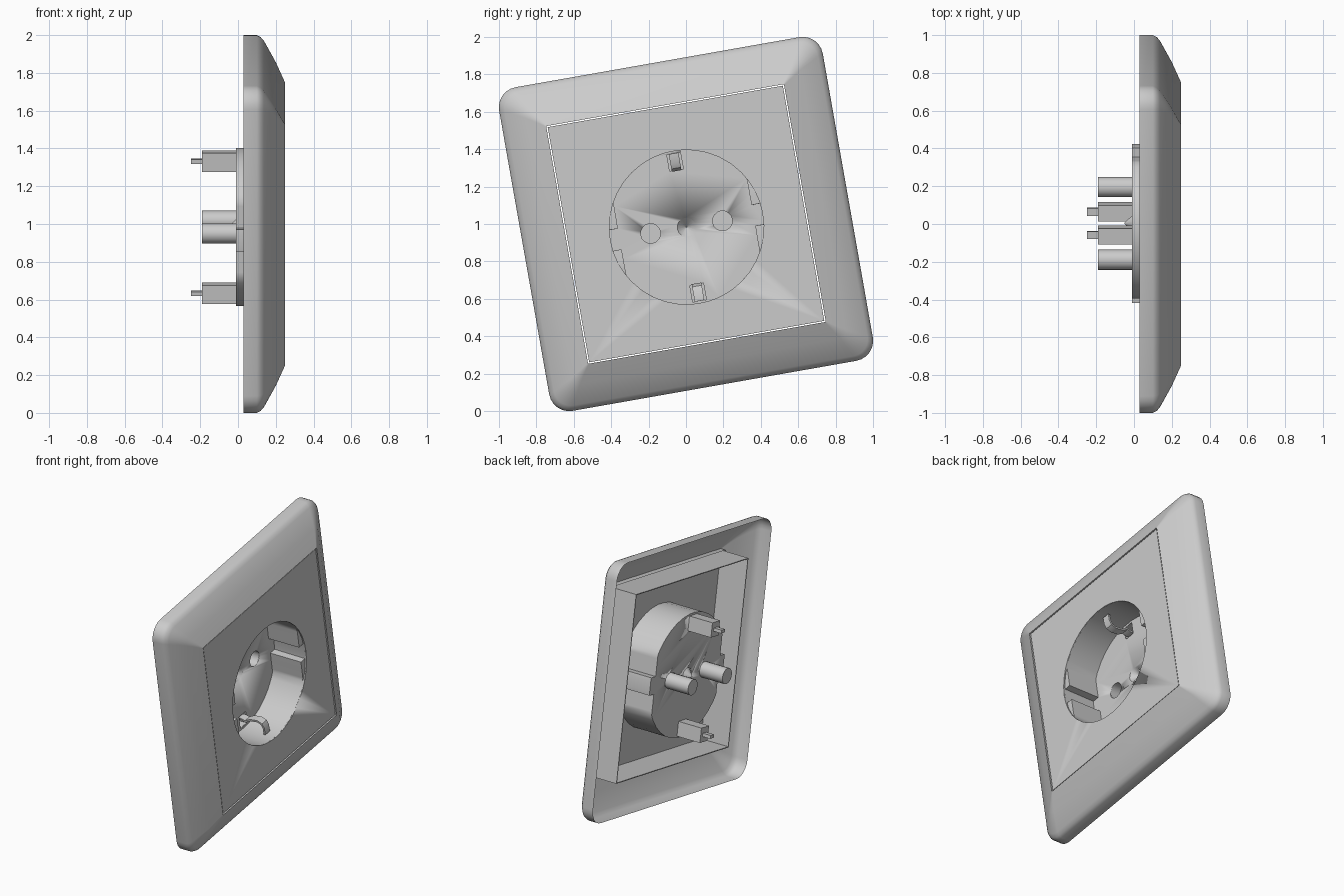
import bpy, bmesh
from math import radians, cos, sin, pi

if "Cube" in bpy.data.objects:
    bpy.data.objects.remove(bpy.data.objects["Cube"])

grey = bpy.data.materials.new("light_grey")
grey.use_nodes = True
GREY = (0.6, 0.6, 0.6, 1)
grey.diffuse_color = GREY
grey.node_tree.nodes["Principled BSDF"].inputs["Base Color"].default_value = GREY

TILT = radians(10)   # whole socket is turned in the wall plane
CUP_Z = -0.017       # recess sits slightly below the plate centre
CUP_R = 0.42
FLOOR = -0.01


def apply(obj, mod):
    bpy.context.view_layer.objects.active = obj
    bpy.ops.object.modifier_apply(modifier=mod.name)


def loft(name, rings, closed=True, start=False, end=False, thick=0, angle=35):
    """Skin a row of equal-length point rings into one object."""
    bm = bmesh.new()
    rows = [[bm.verts.new(p) for p in ring] for ring in rings]
    n = len(rows[0])
    for a, b in zip(rows, rows[1:]):
        for i in range(n if closed else n - 1):
            j = (i + 1) % n
            bm.faces.new((a[i], a[j], b[j], b[i]))
    if start:
        bm.faces.new(rows[0])
    if end:
        bm.faces.new(rows[-1])
    bmesh.ops.remove_doubles(bm, verts=bm.verts, dist=0.0005)
    bmesh.ops.recalc_face_normals(bm, faces=bm.faces)
    me = bpy.data.meshes.new(name)
    bm.to_mesh(me)
    bm.free()
    me.materials.append(grey)
    obj = bpy.data.objects.new(name, me)
    bpy.context.collection.objects.link(obj)
    obj.rotation_euler.x = TILT
    obj.location.z = 1
    bpy.ops.object.select_all(action='DESELECT')
    obj.select_set(True)
    bpy.context.view_layer.objects.active = obj
    if thick:
        mod = obj.modifiers.new("shell", 'SOLIDIFY')
        mod.thickness = thick
        mod.offset = -1
        apply(obj, mod)
    bpy.ops.object.shade_smooth_by_angle(angle=radians(angle))
    return obj


def cut(obj, cutter):
    bpy.context.view_layer.update()
    mod = obj.modifiers.new("cut", 'BOOLEAN')
    mod.operation = 'DIFFERENCE'
    mod.solver = 'EXACT'
    mod.object = cutter
    apply(obj, mod)
    bpy.data.objects.remove(cutter)


def circle(x, r, y=0, z=CUP_Z, n=16):
    return [(x, y + r * cos(2 * pi * i / n), z + r * sin(2 * pi * i / n)) for i in range(n)]


def rect(x, hy, hz, y=0, z=0):
    return [(x, y + a * hy, z + b * hz) for a, b in ((1, 1), (-1, 1), (-1, -1), (1, -1))]


def rounded_square(x, h, r, n=6):
    pts = []
    for q in range(4):
        cy, cz = [(1, 1), (-1, 1), (-1, -1), (1, -1)][q]
        for i in range(n + 1):
            a = pi / 2 * (q + i / n)
            pts.append((x, cy * (h - r) + r * cos(a), cz * (h - r) + r * sin(a)))
    return pts


def keyed_circle(x, clamp):
    """Circle with flattened sides, each flat split by a central groove."""
    groove = [(-8.2, True), (-8.2, False), (-5, False), (5, False), (8.2, False), (8.2, True)]
    low = [-85, -75, -65, -55, -45, -35, -29, -25, -15]
    half = [(d, True) for d in low] + groove + [(-d, True) for d in reversed(low)]
    pts = []
    for side in (1, -1):
        for deg, flat in half:
            y = CUP_R * cos(radians(deg))
            if clamp and flat:
                y = min(y, 0.367)
            pts.append((x, side * y, CUP_Z + side * CUP_R * sin(radians(deg))))
    return pts


# Outer frame: open-backed shell
profile = [(0.03, 0.878, 0.108), (0.1, 0.878, 0.108), (0.12, 0.868, 0.1),
           (0.137, 0.85, 0.09), (0.2, 0.745, 0.04), (0.25, 0.645, 0.004), (0.21, 0.645, 0.004)]
loft("outer_frame", [rounded_square(*p) for p in profile], angle=40)

# Centre panel: hollow box with a round opening
panel = loft("centre_panel", [rect(0.028, 0.638, 0.638), rect(0.246, 0.638, 0.638)],
             end=True, thick=0.008)
cut(panel, loft("panel_cutter", [circle(0.15, 0.413, n=40), circle(0.4, 0.413, n=40)],
                start=True, end=True))

# Round recess with guide flats and grooves
cup = loft("socket_recess", [keyed_circle(0.241, False), keyed_circle(0.23, False),
                             keyed_circle(0.23, True), keyed_circle(FLOOR, True)],
           end=True, thick=0.007)

# Contact holes with sleeves behind
for side, label in ((1, "left"), (-1, "right")):
    y = side * 0.195
    cut(cup, loft("hole_cutter", [circle(-0.05, 0.053, y), circle(0.05, 0.053, y)],
                  start=True, end=True))
    loft(label + "_contact_sleeve", [circle(FLOOR, 0.054, y), circle(-0.19, 0.054, y)],
         end=True)

# Conical screw seat in the middle
cut(cup, loft("screw_cutter", [circle(-0.05, 0.05), circle(0.05, 0.05)], start=True, end=True))
loft("screw_seat", [circle(-0.003, 0.05), circle(-0.05, 0.003)], end=True)

# Earth clips with housings and terminal tabs
clip_path = [(-0.1, 0.34), (0.0, 0.325), (0.03, 0.335), (0.07, 0.312), (0.13, 0.305),
             (0.165, 0.32), (0.18, 0.35), (0.182, 0.4)]
for side, label in ((1, "upper"), (-1, "lower")):
    z = CUP_Z + side * 0.355
    cut(cup, loft("clip_cutter", [rect(-0.05, 0.037, 0.045, 0, z), rect(0.03, 0.037, 0.045, 0, z)],
                  start=True, end=True))
    loft(label + "_clip_housing", [rect(FLOOR, 0.043, 0.05, 0, z), rect(-0.19, 0.043, 0.05, 0, z)],
         end=True)
    loft(label + "_terminal_tab", [rect(-0.19, 0.02, 0.011, 0, z), rect(-0.25, 0.02, 0.011, 0, z)],
         start=True, end=True)
    loft(label + "_earth_clip", [[(x, w, CUP_Z + side * h) for w in (-0.026, 0.026)]
                                 for x, h in clip_path], closed=False, thick=0.014)
